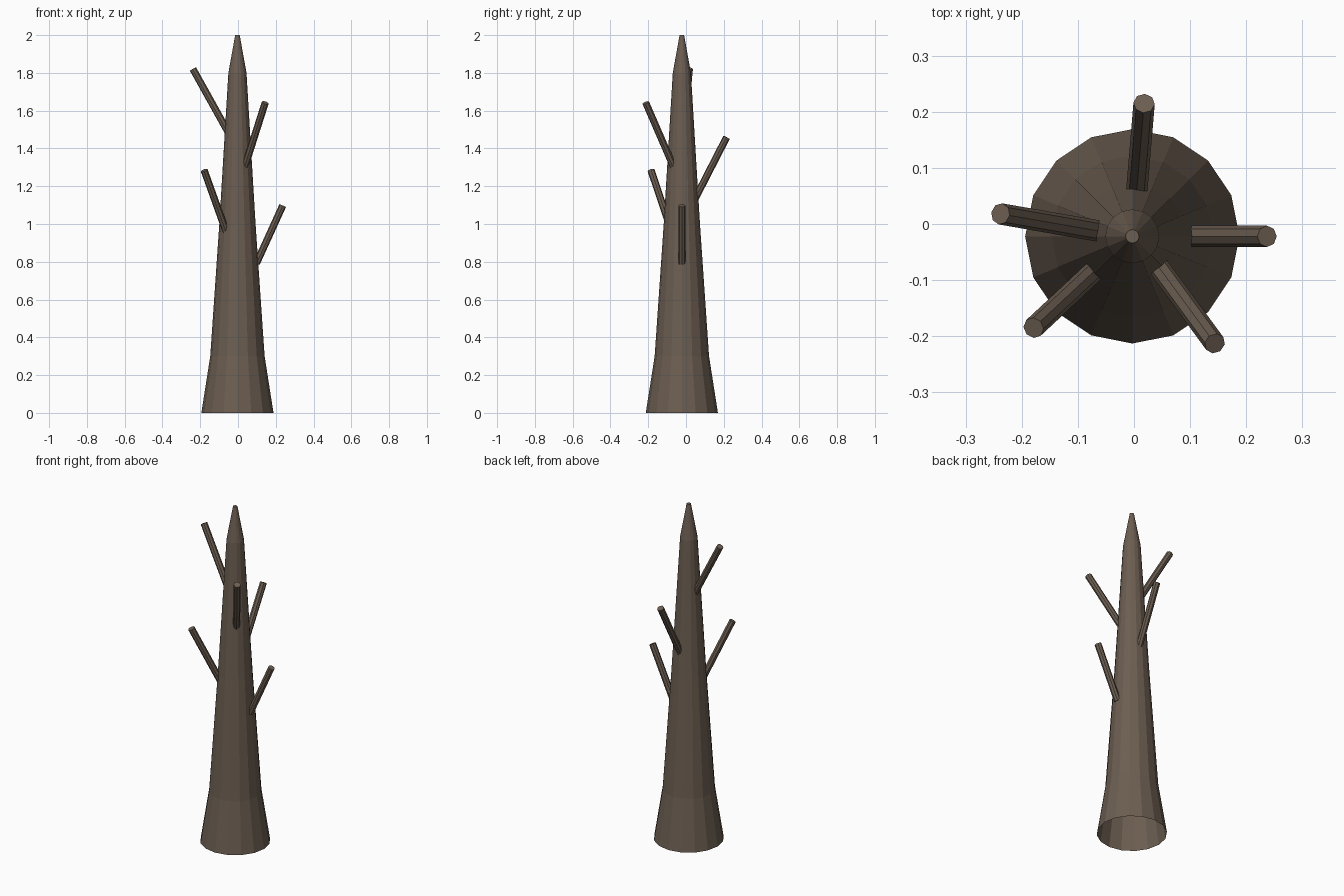
import bpy
import bmesh
import math
from mathutils import Vector

cube = bpy.data.objects.get("Cube")
if cube:
    bpy.data.objects.remove(cube, do_unlink=True)

# Bark colour
bark = bpy.data.materials.new("brown_bark")
bark.use_nodes = True
colour = (0.15, 0.112, 0.083, 1)
bark.diffuse_color = colour
shader = bark.node_tree.nodes["Principled BSDF"]
shader.inputs["Base Color"].default_value = colour
shader.inputs["Roughness"].default_value = 0.9


def add_object(name, bm):
    bmesh.ops.recalc_face_normals(bm, faces=bm.faces)
    mesh = bpy.data.meshes.new(name)
    bm.to_mesh(mesh)
    bm.free()
    mesh.materials.append(bark)
    obj = bpy.data.objects.new(name, mesh)
    bpy.context.collection.objects.link(obj)
    return obj


def build_trunk(center, profile, sides):
    """Tapered trunk of stacked rings, open at the ground, closed at the tip."""
    bm = bmesh.new()
    rings = []
    for radius, z in profile:
        angles = [math.tau * i / sides for i in range(sides)]
        rings.append([bm.verts.new((center[0] + radius * math.cos(a),
                                    center[1] + radius * math.sin(a), z)) for a in angles])
    for low, high in zip(rings, rings[1:]):
        for i in range(sides):
            j = (i + 1) % sides
            bm.faces.new((low[i], low[j], high[j], high[i]))
    bm.faces.new(rings[-1])
    return add_object("trunk", bm)


def build_branch(name, start, end, radius=0.019, sunk=0.042):
    """Straight eight-sided branch whose foot is sunk into the trunk."""
    start, end = Vector(start), Vector(end)
    axis = (end - start).normalized()
    start -= axis * sunk
    bm = bmesh.new()
    bmesh.ops.create_cone(bm, cap_ends=True, segments=8, radius1=radius,
                          radius2=radius, depth=(end - start).length)
    obj = add_object(name, bm)
    obj.location = (start + end) / 2
    obj.rotation_mode = "QUATERNION"
    obj.rotation_quaternion = axis.to_track_quat("Z", "Y")
    return obj


# Trunk with a flared foot and a pointed tip
build_trunk((-0.003, -0.022),
            [(0.191, 0), (0.144, 0.3), (0.096, 1.0), (0.048, 1.8), (0.012, 2.0)], 16)

# Branches spiralling up the trunk
build_branch("left_branch", (0.115, -0.022, 0.83), (0.237, -0.022, 1.098))
build_branch("front_right_branch", (-0.072, -0.085, 0.985), (-0.179, -0.185, 1.284))
build_branch("back_branch", (0.005, 0.06, 1.157), (0.018, 0.215, 1.459))
build_branch("front_left_branch", (0.048, -0.082, 1.34), (0.144, -0.213, 1.642))
build_branch("right_branch", (-0.06, -0.013, 1.50), (-0.238, 0.018, 1.82))
